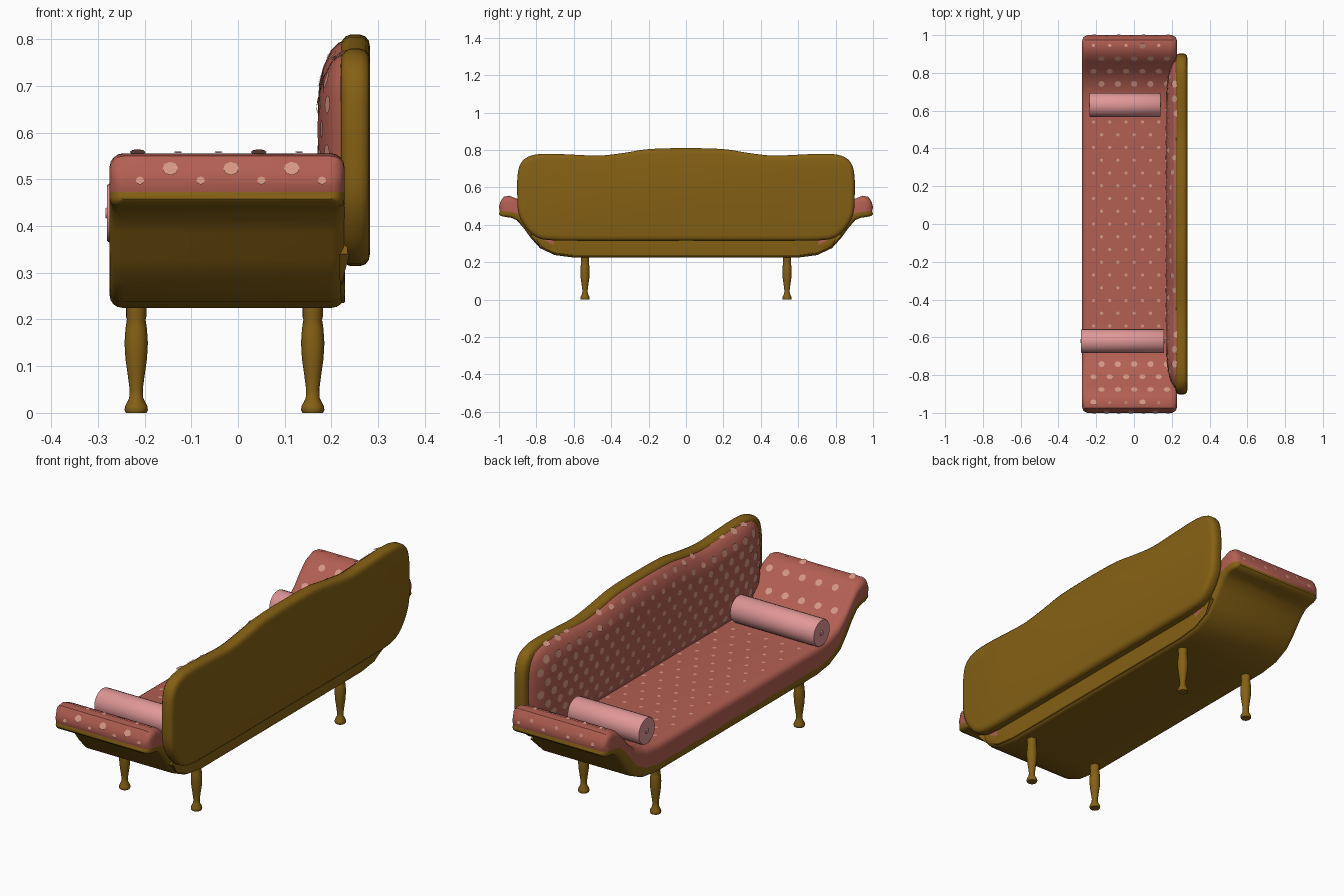
import bpy, bmesh, math
from mathutils import Vector
from mathutils.bvhtree import BVHTree

if "Cube" in bpy.data.objects:
    bpy.data.objects.remove(bpy.data.objects["Cube"])


def material(name, rgb):
    m = bpy.data.materials.new(name)
    m.diffuse_color = (*rgb, 1)
    m.use_nodes = True
    m.node_tree.nodes["Principled BSDF"].inputs["Base Color"].default_value = m.diffuse_color
    return m


WOOD = material("brown wood", (.235, .118, .007))
RED = material("red fabric", (.45, .115, .085))
DOT = material("pale dots", (.66, .31, .23))
PINK = material("pink fabric", (.75, .31, .31))


def finish(name, bm, mat):
    me = bpy.data.meshes.new(name)
    bm.to_mesh(me)
    bm.free()
    me.materials.append(mat)
    ob = bpy.data.objects.new(name, me)
    bpy.context.collection.objects.link(ob)
    bpy.ops.object.select_all(action='DESELECT')
    ob.select_set(True)
    bpy.context.view_layer.objects.active = ob
    bpy.ops.object.shade_smooth_by_angle(angle=math.radians(42))
    return ob


def skin(name, rings, mat):
    """Closed rings joined in order, both ends capped."""
    bm = bmesh.new()
    vs = [[bm.verts.new(p) for p in ring] for ring in rings]
    n = len(vs[0])
    for a, b in zip(vs, vs[1:]):
        for i in range(n):
            j = (i + 1) % n
            bm.faces.new((a[i], a[j], b[j], b[i]))
    bm.faces.new(vs[0])
    bm.faces.new(vs[-1])
    bmesh.ops.recalc_face_normals(bm, faces=bm.faces)
    return finish(name, bm, mat)


def lathe(name, profile, origin, axis, mat, n=16):
    rings = []
    for r, h in profile:
        ring = []
        for k in range(n):
            a = 2 * math.pi * k / n
            c, s = r * math.cos(a), r * math.sin(a)
            ring.append(Vector(origin) + Vector((h, c, s) if axis == 'x' else (c, s, h)))
        rings.append(ring)
    return skin(name, rings, mat)


# Side profile, centre to end: wood bottom, wood top, cushion top as (y, z)
HALF = [
    (.50, .225, .50, .270, .50, .365), (.60, .225, .60, .270, .60, .365),
    (.70, .238, .69, .285, .68, .372), (.78, .275, .76, .320, .76, .402),
    (.83, .330, .80, .365, .815, .448), (.87, .385, .845, .42, .86, .50),
    (.905, .425, .885, .455, .90, .538), (.935, .438, .93, .468, .945, .556),
    (.965, .442, .96, .472, .975, .55), (.99, .447, .985, .473, .993, .522),
    (1.0, .458, .995, .473, 1.0, .495)]
STATIONS = [(-a, b, -c, d, -e, f) for a, b, c, d, e, f in reversed(HALF)] + HALF


def slab(name, pairs, x0, x1, radius, mat):
    """Loft along y; each section is square at its base and rounded at its outer side."""
    rings = []
    last = len(pairs) - 1
    for i, (base, outer) in enumerate(pairs):
        k = min(i, last - i)
        inset = (.022, .007)[k] if k < 2 else 0
        a, b = x0 + inset, x1 - inset
        d = Vector((0, *outer)) - Vector((0, *base))
        r = min(radius, d.length * .6)
        sec = [(a, 0)]
        arc = [(r - r * math.cos(t), d.length - r + r * math.sin(t))
               for t in (math.pi / 8 * s for s in range(5))]
        sec += [(a + u, h) for u, h in arc]
        sec += [(b - u, h) for u, h in reversed(arc)] + [(b, 0)]
        rings.append([Vector((x, *base)) + d.normalized() * h for x, h in sec])
    return skin(name, rings, mat)


# Wooden base shell, back rail and seat cushion with rolled arms
slab("base_shell", [((c, d), (a, b)) for a, b, c, d, e, f in STATIONS], -.275, .228, .03, WOOD)
rail = []
for a, b, c, d, e, f in STATIONS:
    if abs(a) < .84:
        rail.append(((c + (e - c) * .75, d + (f - d) * .75), (a, b + .01)))
slab("back_rail", rail, .212, .2295, .005, WOOD)
seat = slab("seat_cushion", [((c, d), (e, f)) for a, b, c, d, e, f in STATIONS],
            -.275, .228, .03, RED)

# Backrest outline, smoothed from a few half points
right = [(0, .81), (.2, .805), (.33, .785), (.46, .77), (.6, .775), (.74, .78), (.83, .77),
         (.88, .735), (.9, .67), (.902, .55), (.895, .46), (.86, .39), (.81, .34),
         (.75, .32), (.6, .315), (0, .315)]
ctrl = [Vector(p) for p in right + [(-y, z) for y, z in reversed(right[1:-1])]]
outline = []
for i in range(len(ctrl)):
    p0, p1, p2, p3 = (ctrl[(i + k) % len(ctrl)] for k in (-1, 0, 1, 2))
    # tangents scaled to the segment so uneven spacing does not overshoot
    length = (p2 - p1).length
    m1 = (p2 - p0).normalized() * length
    m2 = (p3 - p1).normalized() * length
    for t in (0, 1 / 3, 2 / 3):
        outline.append(p1 * (2 * t**3 - 3 * t**2 + 1) + m1 * (t**3 - 2 * t**2 + t)
                       + p2 * (3 * t**2 - 2 * t**3) + m2 * (t**3 - t**2))


def offset(d):
    res = []
    for i, p in enumerate(outline):
        t = (outline[(i + 1) % len(outline)] - outline[i - 1]).normalized()
        res.append(p + Vector((t.y, -t.x)) * d)
    return res


skin("back_frame", [[(x, p.x, p.y) for p in offset(d)] for x, d in
     [(.219, .03), (.222, .014), (.23, .004), (.24, 0), (.262, 0),
      (.273, .004), (.28, .013), (.283, .028)]], WOOD)

# Domed back cushion
back = skin("back_cushion", [[(x, p.x * sy, .56 + (p.y - .56) * sz) for p in outline]
            for x, sy, sz in [(.228, .972, .95), (.215, .96, .93), (.2, .935, .87),
                              (.182, .87, .72), (.174, .8, .58), (.171, .7, .42)]], RED)


# Fabric dots: thin discs laid on a surface where rays hit it
def dots(name, target, rays, size):
    bm = bmesh.new()
    src = bmesh.new()
    src.from_mesh(target.data)
    tree = BVHTree.FromBMesh(src)
    for origin, direction in rays:
        loc, nor, _, _ = tree.ray_cast(Vector(origin), Vector(direction))
        if loc is None:
            continue
        if nor.dot(Vector(direction)) > 0:
            nor = -nor
        u = nor.orthogonal().normalized()
        v = nor.cross(u)
        r = size(loc, nor)
        c = loc + nor * .0025
        bm.faces.new([bm.verts.new(c + (u * math.cos(a) + v * math.sin(a)) * r)
                      for a in (math.pi / 4 * k for k in range(8))])
    src.free()
    finish(name, bm, DOT)


seat_rays = [((-.215 + .0865 * i + (.043 if j % 2 else 0), .0675 * j, 1), (0, 0, -1))
             for j in range(-14, 15) for i in range(5)]
seat_rays += [((-.21 + .065 * i, 2 * s, .497 + .025 * (i % 2)), (0, -s, 0))
              for s in (-1, 1) for i in range(7)]
dots("seat_dots", seat, seat_rays,
     lambda p, n: .009 if n.z > .97 or n.z < .4 else .017)
dots("back_dots", back,
     [((-1, .078 * i + (.039 if j % 2 else 0), .40 + .052 * j), (1, 0, 0))
      for j in range(8) for i in range(-11, 12)
      if abs(.078 * i + (.039 if j % 2 else 0)) < .85],
     lambda p, n: .012 + .008 * min(1, abs(p.y) / .8))

# Bolsters with end buttons
for name, x0, x1, y in (("left_bolster", -.28, .16, -.62), ("right_bolster", -.235, .14, .63)):
    w = x1 - x0
    lathe(name, [(.010, -.004), (.012, 0), (.060, 0), (.063, .004), (.063, w - .004),
                 (.060, w), (.012, w), (.010, w + .004)], (x0, y, .428), 'x', PINK, 24)

# Turned legs
LEG = [(.022, 0), (.025, .006), (.024, .014), (.015, .032), (.014, .05), (.018, .08), (.023, .115),
       (.025, .15), (.023, .18), (.020, .2), (.022, .207), (.022, .24)]
for xn, x in (("front", -.218), ("back", .16)):
    for yn, y in (("left", -.54), ("right", .54)):
        lathe(f"{xn}_{yn}_leg", LEG, (x, y, 0), 'z', WOOD)
